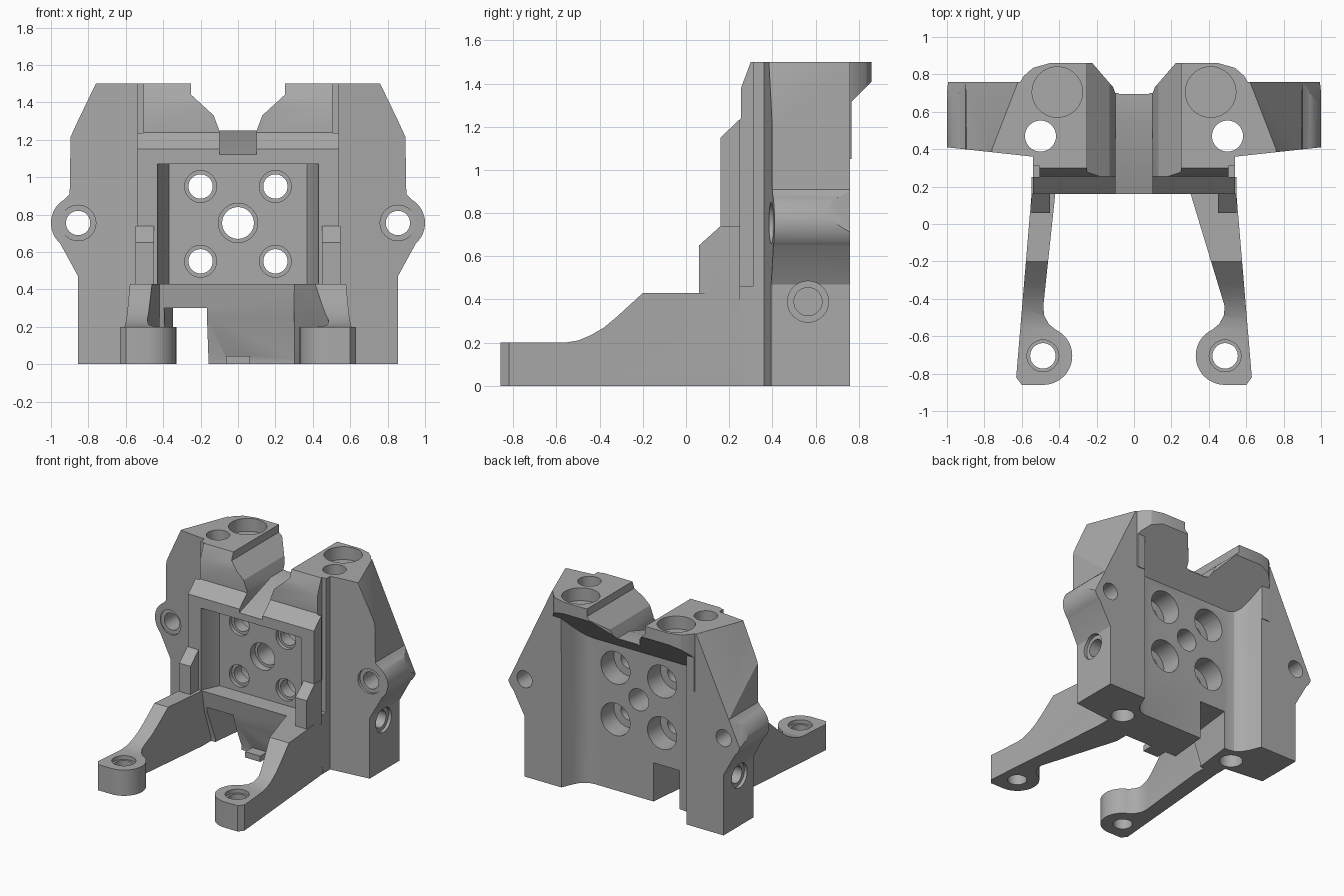
import bpy, bmesh
from math import sin, cos, radians, pi
from mathutils import Vector

cube = bpy.data.objects.get("Cube")
if cube:
    bpy.data.objects.remove(cube, do_unlink=True)

grey = bpy.data.materials.new("machined_grey")
grey.use_nodes = True
grey.diffuse_color = (0.4, 0.4, 0.4, 1)
grey.node_tree.nodes["Principled BSDF"].inputs["Base Color"].default_value = (0.4, 0.4, 0.4, 1)


def prism(name, pts, lo, hi, axis):
    """Extrude a 2D outline along an axis: x takes (y,z), y takes (x,z), z takes (x,y)."""
    place = {"x": lambda p, d: (d, p[0], p[1]),
             "y": lambda p, d: (p[0], d, p[1]),
             "z": lambda p, d: (p[0], p[1], d)}[axis]
    bm = bmesh.new()
    a = [bm.verts.new(place(p, lo)) for p in pts]
    b = [bm.verts.new(place(p, hi)) for p in pts]
    bm.faces.new(a)
    bm.faces.new(b)
    for i in range(len(pts)):
        j = (i + 1) % len(pts)
        bm.faces.new((a[i], a[j], b[j], b[i]))
    bmesh.ops.recalc_face_normals(bm, faces=bm.faces)
    me = bpy.data.meshes.new(name)
    bm.to_mesh(me)
    bm.free()
    me.materials.append(grey)
    ob = bpy.data.objects.new(name, me)
    bpy.context.scene.collection.objects.link(ob)
    return ob


def arc(cx, cy, r, start, end, n):
    angles = [radians(start + (end - start) * i / n) for i in range(n + 1)]
    return [(cx + r * cos(t), cy + r * sin(t)) for t in angles]


def rod(c, r, lo, hi, axis):
    return prism("hole_cutter", arc(*c, r, 0, 360, 40)[:-1], lo, hi, axis)


def mirrored(half):
    return half + [(-x, y) for x, y in reversed(half)]


def boolean(ob, other, op):
    mod = ob.modifiers.new("bool", "BOOLEAN")
    mod.operation, mod.solver, mod.object = op, "EXACT", other
    bpy.context.view_layer.objects.active = ob
    bpy.ops.object.modifier_apply(modifier=mod.name)
    bpy.data.objects.remove(other, do_unlink=True)
    return ob


def slice_off(ob, p, q, r, keep):
    """Cut along the plane through three points and keep the side holding one point."""
    p, q, r, keep = map(Vector, (p, q, r, keep))
    n = (q - p).cross(r - p)
    if n.dot(keep - p) > 0:
        n = -n
    bm = bmesh.new()
    bm.from_mesh(ob.data)
    cut = bmesh.ops.bisect_plane(bm, geom=bm.verts[:] + bm.edges[:] + bm.faces[:],
                                 plane_co=p, plane_no=n, clear_outer=True)
    edges = [e for e in cut["geom_cut"] if isinstance(e, bmesh.types.BMEdge)]
    bmesh.ops.contextual_create(bm, geom=edges)
    bmesh.ops.recalc_face_normals(bm, faces=bm.faces)
    bm.to_mesh(ob.data)
    bm.free()


# Central body, from its side profile
bracket = prism("mounting_bracket", [
    (0.6, 0), (0.6, 1.5), (0.3, 1.5), (0.255, 1.38), (0.255, 1.24), (0.16, 1.15),
    (0.16, 0.43), (0.19, 0.25), (0.27, 0.03), (0.27, 0)], -0.54, 0.54, "x")

# Overhanging lip at the top back
lip = prism("top_lip", mirrored([(0.62, 0.45), (0.62, 0.74), (0.59, 0.79), (0.54, 0.835),
                                 (0.45, 0.86)]), 1.05, 1.5, "z")
boolean(bracket, lip, "UNION")

for s in (-1, 1):
    # Side pillar with its round ear
    outline = [(0.42, 0), (0.855, 0), (0.855, 0.47)]
    outline += arc(0.855, 0.755, 0.145, -48, 60, 20)
    outline += [(0.9, 0.91), (0.895, 1.22), (0.76, 1.5), (0.42, 1.5)]
    pillar = prism("pillar", [(s * x, z) for x, z in outline], 0.3, 0.76, "y")
    slice_off(pillar, (s * 0.54, 0.36, 0), (s, 0.41, 0), (s, 0.41, 1), (s * 0.6, 0.7, 0.5))
    slice_off(pillar, (s * 0.9, 0.76, 0.91), (s * 0.62, 0.76, 1.5), (s * 0.74, 0.45, 1.5),
              (s * 0.5, 0.5, 0.5))
    boolean(bracket, pillar, "UNION")

    # Front leg with its round foot
    inner = 0.30 if s > 0 else 0.42
    plan = [(0.53, 0.37), (0.63, -0.82), (0.6, -0.86)]
    plan += arc(0.485, -0.705, 0.155, -90, -245, 22)
    plan += [(0.455, -0.535), (0.48, -0.49), (0.485, -0.44), (inner, 0.17), (inner, 0.37)]
    leg = prism("leg", [(s * x, y) for x, y in plan], 0, 0.6, "z")
    side = [(-0.9, -0.1), (-0.9, 0.2), (-0.56, 0.2), (-0.5, 0.21), (-0.44, 0.235),
            (-0.38, 0.27), (-0.32, 0.32), (-0.2, 0.43), (0.5, 0.43), (0.5, -0.1)]
    boolean(leg, prism("leg_profile", side, -1, 1, "x"), "INTERSECT")
    boolean(bracket, leg, "UNION")

    # Small buttress above the leg
    buttress = prism("buttress", [(0.06, 0.4), (0.06, 0.65), (0.16, 0.74), (0.25, 0.74),
                                  (0.25, 0.4)], *sorted((s * 0.45, s * 0.547)), "x")
    boolean(bracket, buttress, "UNION")

# Little tab under the centre
tab = prism("bottom_tab", [(0.18, 0), (0.18, 0.045), (0.4, 0.045), (0.4, 0)], -0.065, 0.065, "x")
boolean(bracket, tab, "UNION")

# Back recess with curved flanks and a slanted ceiling
recess = prism("back_recess", mirrored([
    (0.38, 0.58), (0.43, 0.59), (0.47, 0.62), (0.5, 0.67), (0.54, 0.765), (0.75, 0.77),
    (0.75, 0.95)]), -0.1, 2, "z")
ceiling = prism("ceiling", [(0.5, -0.2), (0.5, 1.05), (1, 1.55), (1, -0.2)], -1, 1, "x")
cutters = [boolean(recess, ceiling, "INTERSECT")]

# Front pocket with slanted flanks
cutters.append(prism("pocket", mirrored([(0.43, 0.1), (0.43, 0.17), (0.37, 0.3)]), 0.43, 1.07, "z"))

# V notch between the towers, with a floor that drops to the front
notch = prism("notch", mirrored([(0.25, 1.6), (0.25, 1.44), (0.13, 1.33), (0.1, 1.25),
                                 (0.1, 1.0)]), 0, 1, "y")
floor = prism("notch_floor", [(0.05, 1.085), (0.55, 1.25), (1.1, 1.25), (1.1, 1.7), (0.05, 1.7)],
              -1, 1, "x")
cutters.append(boolean(notch, floor, "INTERSECT"))
cutters.append(prism("lip_gap", mirrored([(0.24, 0.88), (0.08, 0.695)]), 1, 1.7, "z"))

# Cable gap at the bottom
cutters.append(prism("cable_gap", [(-0.41, 0.05), (-0.34, 0.65), (-0.12, 0.65), (-0.18, 0.05)],
                     -0.1, 0.3, "z"))

# Plate holes: front counterbore, through hole, back counterbore
for x in (-0.2, 0.2):
    for z in (0.55, 0.95):
        for r, lo, hi in ((0.085, 0.2, 0.33), (0.065, 0.1, 0.7), (0.125, 0.42, 0.7)):
            cutters.append(rod((x, z), r, lo, hi, "y"))
cutters += [rod((0, 0.755), 0.105, 0.2, 0.36, "y"), rod((0, 0.755), 0.085, 0.1, 0.7, "y")]

for s in (-1, 1):
    cutters += [
        rod((s * 0.855, 0.755), 0.065, 0.2, 0.9, "y"),     # ear hole
        rod((s * 0.855, 0.755), 0.095, 0.2, 0.41, "y"),
        rod((s * 0.5, 0.47), 0.083, -0.1, 1.7, "z"),       # tall bolt hole
        rod((s * 0.41, 0.705), 0.135, 1.4, 1.7, "z"),      # round top pocket
        rod((s * 0.487, -0.705), 0.068, -0.1, 0.4, "z"),   # foot hole
        rod((s * 0.487, -0.705), 0.085, 0.17, 0.4, "z"),
        rod((0.565, 0.39), 0.095, *sorted((s * 0.83, s)), "x"),   # side hole
        rod((0.565, 0.39), 0.065, *sorted((s * 0.6, s)), "x"),
        prism("side_groove", [(0.25, 0.46), (0.25, 1.6), (0.31, 1.6), (0.31, 0.46)],
              *sorted((s * 0.505, s * 0.6)), "x"),
    ]

for c in cutters:
    boolean(bracket, c, "DIFFERENCE")

# Smooth the round walls, keep the machined edges sharp
bpy.ops.object.select_all(action="DESELECT")
bracket.select_set(True)
bpy.context.view_layer.objects.active = bracket
bpy.ops.object.shade_smooth_by_angle(angle=radians(25))
